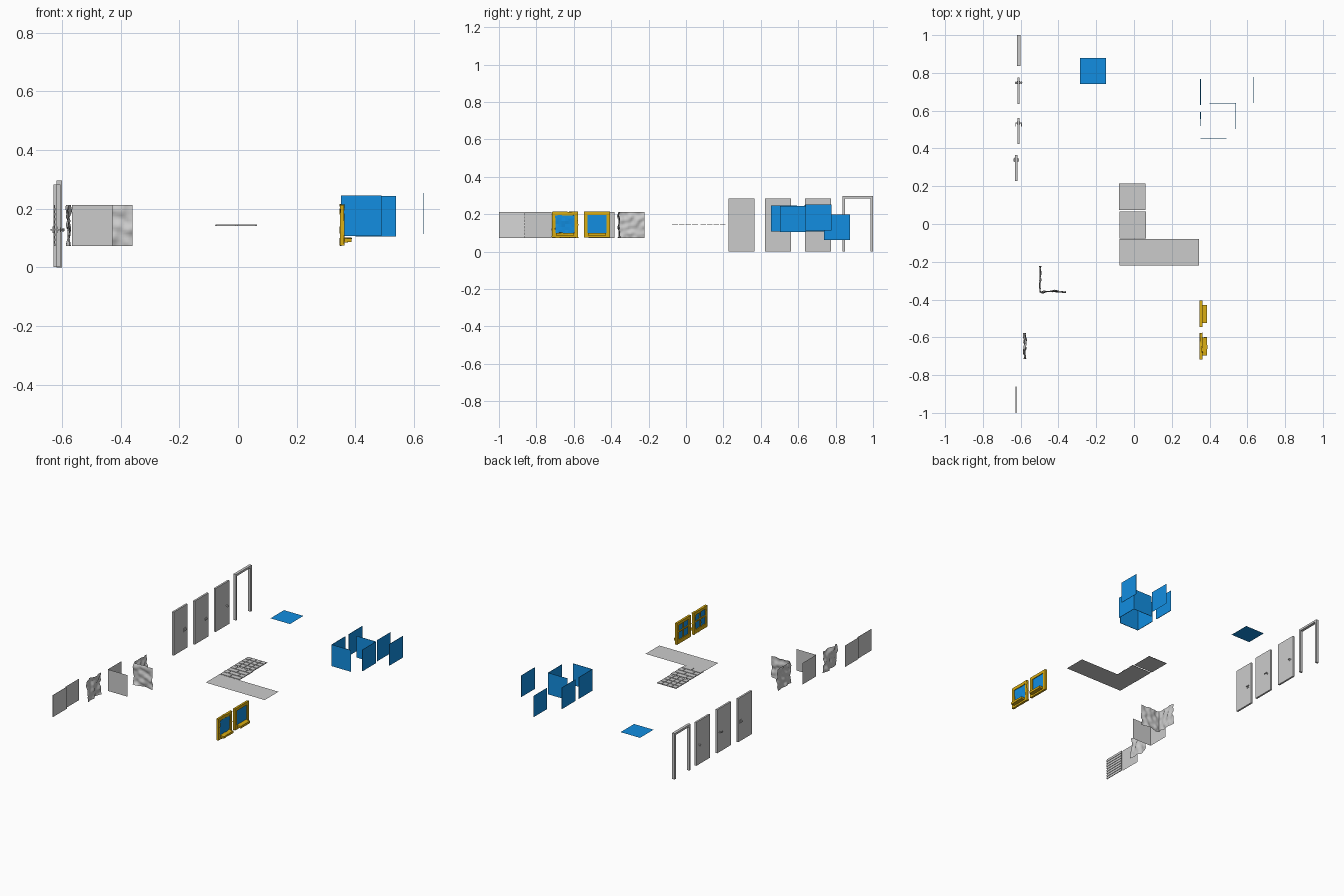
import bpy, bmesh, math
from mathutils import Vector, noise

if "Cube" in bpy.data.objects:
    bpy.data.objects.remove(bpy.data.objects["Cube"])


def material(name, rgb):
    m = bpy.data.materials.new(name)
    m.diffuse_color = (*rgb, 1)
    m.use_nodes = True
    m.node_tree.nodes["Principled BSDF"].inputs["Base Color"].default_value = m.diffuse_color
    return m


BLUE = material("blue", (0.006, 0.27, 0.75))
GOLD = material("gold", (0.70, 0.42, 0.006))


def finish(name, bm, mats=(), smooth=False):
    me = bpy.data.meshes.new(name)
    bm.to_mesh(me)
    bm.free()
    for m in mats:
        me.materials.append(m)
    ob = bpy.data.objects.new(name, me)
    bpy.context.collection.objects.link(ob)
    if smooth:
        bpy.ops.object.select_all(action='DESELECT')
        ob.select_set(True)
        bpy.context.view_layer.objects.active = ob
        bpy.ops.object.shade_smooth_by_angle(angle=math.radians(40))
    return ob


def box(bm, x0, x1, y0, y1, z0, z1, mat=0):
    vs = bmesh.ops.create_cube(bm, size=1)["verts"]
    for v in vs:
        v.co = Vector(((x0 + x1) / 2 + v.co.x * (x1 - x0),
                       (y0 + y1) / 2 + v.co.y * (y1 - y0),
                       (z0 + z1) / 2 + v.co.z * (z1 - z0)))
        for f in v.link_faces:
            f.material_index = mat
    return vs


def cylinder(bm, p, r, length, axis, sides=12):
    vs = bmesh.ops.create_cone(bm, cap_ends=True, segments=sides, radius1=r,
                               radius2=r, depth=length)["verts"]
    rot = Vector((0, 0, 1)).rotation_difference(Vector(axis)).to_matrix()
    bmesh.ops.rotate(bm, verts=vs, cent=(0, 0, 0), matrix=rot)
    bmesh.ops.translate(bm, verts=vs, vec=p)


def wall(name, pts, z0, z1, t=0, mats=(), wave=0, n=1):
    """Upright sheet along a ground path, optionally rippled or thick."""
    bm = bmesh.new()
    path = []
    for a, b in zip(pts, pts[1:]):
        path += [Vector((*a, 0)).lerp(Vector((*b, 0)), i / n) for i in range(n)]
    path.append(Vector((*pts[-1], 0)))
    rows = [[bm.verts.new((p.x, p.y, z0 + (z1 - z0) * k / n)) for k in range(n + 1)]
            for p in path]
    for a, b in zip(rows, rows[1:]):
        for k in range(n):
            bm.faces.new((a[k], b[k], b[k + 1], a[k + 1]))
    if wave:
        bm.normal_update()
        moves = [(v, v.normal * wave * noise.noise(v.co * 32)) for v in bm.verts]
        for v, d in moves:
            v.co += d
    ob = finish(name, bm, mats, smooth=bool(wave))
    if t:
        mod = ob.modifiers.new("thickness", 'SOLIDIFY')
        mod.thickness, mod.offset = t, 0
    return ob


def sheet(name, x0, x1, y0, y1, z, mats=(), nx=1):
    bm = bmesh.new()
    for i in range(nx):
        a, b = (x0 + (x1 - x0) * k / nx for k in (i, i + 1))
        bm.faces.new([bm.verts.new(c) for c in
                      ((a, y0, z), (b, y0, z), (b, y1, z), (a, y1, z))])
    return finish(name, bm, mats)


# Blue wall panels, corners and flat roof
wall("blue_inner_corner", [(.352, .594), (.352, .455), (.49, .455)], .107, .246, .003, [BLUE])
wall("blue_outer_corner", [(.40, .64), (.538, .64), (.538, .502)], .105, .244, .003, [BLUE])
wall("blue_left_wall", [(.352, .768), (.352, .63)], .107, .246, .003, [BLUE])
wall("blue_right_wall", [(.634, .64), (.634, .777)], .114, .253, .002, [BLUE])
wall("blue_plain_wall", [(.478, .738), (.478, .877)], .062, .20, 0, [BLUE])
sheet("blue_roof", -.287, -.148, .742, .88, .135, [BLUE])

# Grey walls, smooth and rough
wall("plain_wall", [(-.632, -.86), (-.632, -.72)], .073, .212)
wall("plain_corner", [(-.567, -.381), (-.567, -.52), (-.428, -.52)], .073, .212)
wall("rough_wall", [(-.578, -.716), (-.578, -.577)], .073, .212, 0, (), .016, 16)
wall("rough_corner", [(-.497, -.222), (-.497, -.358), (-.36, -.358)],
     .073, .212, 0, (), .014, 16)

# Clapboard wall: thin overlapping boards
bm = bmesh.new()
for i in range(8):
    z = .073 + i * .139 / 8
    vs = box(bm, -.627, -.622, -1.0, -.86, z, z + .139 / 8)
    for v in vs:
        if v.co.x > -.624 and v.co.z > z + .01:
            v.co.x -= .003
finish("board_wall", bm)

# Floors: three plain squares, running-bond brick, square tile
sheet("plain_floor", -.077, .345, -.22, -.079, .143, nx=3)


def paved(name, x0, x1, y0, y1, cols, rows, stagger):
    bm = bmesh.new()
    w, h, gap = (x1 - x0) / cols, (y1 - y0) / rows, .0025
    box(bm, x0, x1, y0, y1, .1415, .1425)
    for r in range(rows):
        shift = w / 2 if stagger and r % 2 else 0
        for c in range(-1, cols + 1):
            a = max(x0, x0 + c * w + shift + gap)
            b = min(x1, x0 + (c + 1) * w + shift - gap)
            if b - a > .005:
                box(bm, a, b, y0 + r * h + gap, y0 + (r + 1) * h - gap, .1425, .1455)
    finish(name, bm)


paved("brick_floor", -.077, .064, -.077, .066, 2, 4, True)
paved("tile_floor", -.079, .06, .074, .214, 4, 4, False)


# Doors with handles on both faces
def door(name, x, y0, kind):
    bm = bmesh.new()
    box(bm, x - .006, x + .006, y0, y0 + .139, .002, .283)
    y, z = y0 + .112, .128
    for s in (-1, 1):
        f = x + s * .006
        if kind == "box":
            box(bm, *sorted((f, f + s * .002)), y - .012, y + .012, z - .010, z + .012)
            box(bm, *sorted((f, f + s * .009)), y - .009, y + .009, z - .003, z + .003)
        elif kind == "lever":
            cylinder(bm, (f + s * .001, y, z), .008, .002, (1, 0, 0))
            cylinder(bm, (f + s * .005, y, z), .0025, .01, (1, 0, 0), 8)
            box(bm, *sorted((f + s * .007, f + s * .011)), y - .018, y + .003, z - .003, z + .003)
        else:
            cylinder(bm, (f + s * .001, y, z), .008, .002, (1, 0, 0))
            cylinder(bm, (f + s * .004, y, z), .003, .008, (1, 0, 0), 8)
            vs = bmesh.ops.create_uvsphere(bm, u_segments=12, v_segments=8, radius=.006)["verts"]
            bmesh.ops.translate(bm, verts=vs, vec=(f + s * .008, y, z))
    finish(name, bm, smooth=True)


door("door_with_box_handle", -.624, .227, "box")
door("door_with_lever", -.611, .4225, "lever")
door("door_with_knob", -.611, .636, "knob")

# Empty door frame
bm = bmesh.new()
for y in (.837, .987):
    box(bm, -.619, -.601, y, y + .013, .0, .284)
box(bm, -.619, -.601, .837, 1.0, .284, .297)
finish("door_frame", bm)


# Windows: gold frame, blue pane, sill in front, glazing bars behind
def window(name, y0, worn):
    bm = bmesh.new()
    y1, z0, z1, t = y0 + .14, .075, .214, .019
    x0, x1 = .348, .362
    box(bm, x0, x1, y0, y0 + t, z0, z1)
    box(bm, x0, x1, y1 - t, y1, z0, z1)
    box(bm, x0, x1, y0 + t, y1 - t, z1 - t, z1)
    box(bm, x0, x1, y0 + t, y1 - t, z0, z0 + t + .006)
    box(bm, x1, .387, y0 + .022, y1 - .022, .086, .100)
    ym, zm = (y0 + y1) / 2, .152
    box(bm, x0 + .001, .354, ym - .004, ym + .004, .1, z1 - t)
    box(bm, x0 + .001, .354, y0 + t, y1 - t, zm - .004, zm + .004)
    box(bm, .354, .357, y0 + t, y1 - t, .1, z1 - t, 1)
    if worn:
        bmesh.ops.subdivide_edges(bm, edges=[e for e in bm.edges if e.calc_length() > .05],
                                  cuts=5, use_grid_fill=True)
        for v in bm.verts:
            v.co += noise.noise_vector(v.co * 45) * .003
    finish(name, bm, [GOLD, BLUE])


window("worn_window", -.717, True)
window("window", -.546, False)
